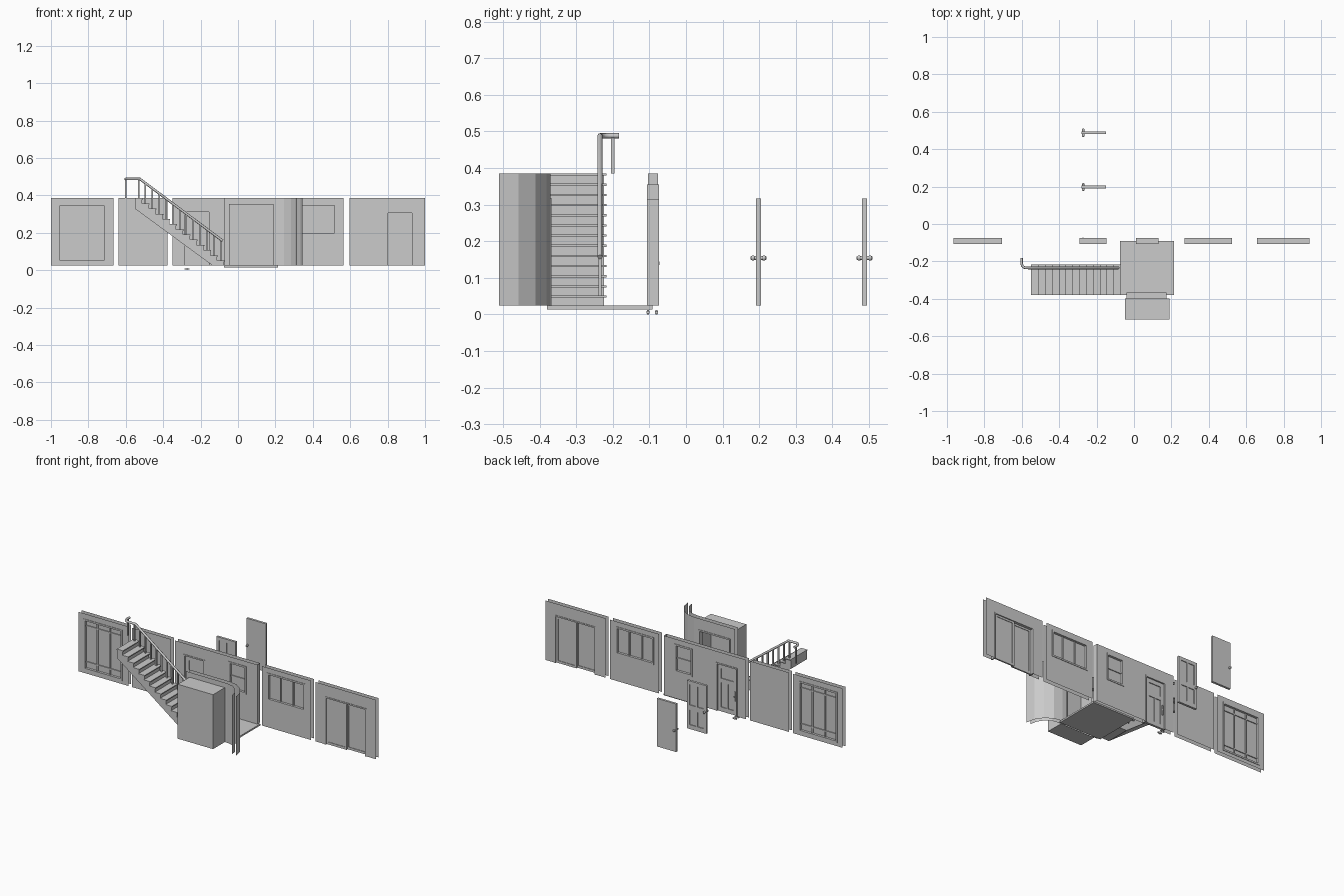
import bpy, bmesh
from math import cos, sin, pi
from mathutils import Matrix

if "Cube" in bpy.data.objects:
    bpy.data.objects.remove(bpy.data.objects["Cube"])

Z0, Z1 = 0.024, 0.385          # wall bottom and top
YF, YB = -0.104, -0.077        # the two sheets of the long wall row


def finish(name, bm):
    me = bpy.data.meshes.new(name)
    bm.to_mesh(me)
    bm.free()
    ob = bpy.data.objects.new(name, me)
    bpy.context.collection.objects.link(ob)
    return ob


def box(bm, x0, x1, y0, y1, z0, z1):
    m = Matrix.Translation(((x0 + x1) / 2, (y0 + y1) / 2, (z0 + z1) / 2)) @ \
        Matrix.Diagonal((x1 - x0, y1 - y0, z1 - z0, 1))
    bmesh.ops.create_cube(bm, size=1, matrix=m)


def quad(bm, pts):
    bm.faces.new([bm.verts.new(p) for p in pts])


def knob(bm, x, y, z, reach):
    # spindle, round plates and a grip on both sides of a door
    for d, r in ((reach * 2, 0.004), (reach * 1.05, 0.006)):
        bmesh.ops.create_cone(bm, cap_ends=True, segments=12, radius1=r, radius2=r, depth=d,
                              matrix=Matrix.Translation((x, y, z)) @ Matrix.Rotation(pi / 2, 4, 'X'))
    for s in (-1, 1):
        bmesh.ops.create_uvsphere(bm, u_segments=12, v_segments=8, radius=0.007,
                                  matrix=Matrix.Translation((x, y + s * (reach - 0.007), z)))


def wall(name, x0, x1, openings=(), ya=YF, yb=YB):
    # two thin sheets, each cut into strips around the openings
    bm = bmesh.new()
    for y, back in ((ya, False), (yb, True)):
        rects, x = [], x0
        for a, b, lo, hi in openings:
            rects += [(x, a, Z0, Z1), (a, b, hi, Z1)]
            if lo > Z0 + 0.001:
                rects.append((a, b, Z0, lo))
            x = b
        rects.append((x, x1, Z0, Z1))
        for a, b, lo, hi in rects:
            p = [(a, y, lo), (b, y, lo), (b, y, hi), (a, y, hi)]
            quad(bm, p[::-1] if back else p)
    return finish(name, bm)


def frame(name, o, w=0.01, xs=(), zs=(), y0=-0.107, y1=-0.074, pane=True, bar=0.007):
    # outer frame, glazing bars at xs / zs, thin pane
    x0, x1, z0, z1 = o
    bm = bmesh.new()
    box(bm, x0, x0 + w, y0, y1, z0, z1)
    box(bm, x1 - w, x1, y0, y1, z0, z1)
    box(bm, x0 + w, x1 - w, y0, y1, z1 - w, z1)
    if z0 > Z0 + 0.001:
        box(bm, x0 + w, x1 - w, y0, y1, z0, z0 + w)
    c, h = (y0 + y1) / 2, (y1 - y0) / 4
    for x in xs:
        box(bm, x - bar / 2, x + bar / 2, c - h, c + h, z0 + .001, z1 - w)
    for z in zs:
        box(bm, x0 + w, x1 - w, c - h * .9, c + h * .9, z - bar / 2, z + bar / 2)
    if pane:
        box(bm, x0 + w, x1 - w, c - .002, c + .002, z0 + .001, z1 - w)
    return finish(name, bm)


def panel_door(name, x0, x1, z0, z1, y, t, panels):
    # rails and stiles around thin recessed panels; panels = (x0, x1, z0, z1)
    bm = bmesh.new()
    xs = sorted({x0, x1, *[v for p in panels for v in p[:2]]})
    zs = sorted({z0, z1, *[v for p in panels for v in p[2:]]})
    for a, b in zip(xs, xs[1:]):
        for c, d in zip(zs, zs[1:]):
            mx, mz = (a + b) / 2, (c + d) / 2
            thin = any(p[0] < mx < p[1] and p[2] < mz < p[3] for p in panels)
            h = t * (0.15 if thin else 0.5)
            box(bm, a, b, y - h, y + h, c, d)
    return finish(name, bm)


# wall row with its openings
big_win = (-0.965, -0.705, 0.045, 0.353)
entry = (-0.292, -0.148, Z0, 0.318)
small_win = (0.01, 0.13, 0.185, 0.355)
wide_win = (0.27, 0.525, 0.188, 0.355)
sliding = (0.658, 0.938, Z0, 0.315)
wall("wall_big_window", -1.0, -0.665, [big_win])
wall("wall_plain", -0.64, -0.378)
wall("wall_entry", -0.35, 0.203, [entry, small_win])
wall("wall_wide_window", 0.235, 0.565, [wide_win])
wall("wall_sliding_door", 0.595, 1.0, [sliding])
bm = bmesh.new()
quad(bm, [(0.203, YF, Z0), (0.203, YB, Z0), (0.203, YB, Z1), (0.203, YF, Z1)])
finish("wall_entry_end", bm)

# windows
frame("big_window", big_win, xs=(-0.878, -0.792), zs=(0.09, 0.31))
frame("small_window", small_win, zs=(0.268,))
frame("wide_window", wide_win, xs=(0.355, 0.44))

# entry door with frame and long handle
frame("entry_frame", entry, w=0.008, pane=False)
panel_door("entry_door", -0.284, -0.156, Z0, 0.31, -0.09, 0.014,
           [(-0.262, -0.178, 0.225, 0.285), (-0.262, -0.224, 0.05, 0.2), (-0.216, -0.178, 0.05, 0.2)])
bm = bmesh.new()
box(bm, -0.276, -0.269, -0.084, -0.0775, 0.11, 0.17)
box(bm, -0.275, -0.27, -0.0775, -0.073, 0.135, 0.145)
finish("entry_handle", bm)
bm = bmesh.new()
for y in (-0.104, -0.081):
    box(bm, -0.285, -0.258, y - .004, y + .004, 0.003, 0.009)
    box(bm, -0.275, -0.268, y - .003, y + .003, 0, 0.012)
finish("loose_lever", bm)

# sliding doors
frame("sliding_frame", sliding, w=0.008, pane=False)
for i, (a, b, y) in enumerate(((0.666, 0.802, -0.096), (0.794, 0.93, -0.085))):
    panel_door(f"sliding_leaf_{i}", a, b, Z0 + .002, 0.307, y, 0.009,
               [(a + .012, b - .012, 0.04, 0.295)])

# two free-standing doors
c = -0.215
panel_door("panel_door", -0.28, -0.15, Z0, 0.316, 0.198, 0.014,
           [(a, b, z0, z1) for a, b in ((-0.262, -0.22), (-0.21, -0.168))
            for z0, z1 in ((0.05, 0.14), (0.17, 0.295))])
panel_door("plain_door", -0.28, -0.15, Z0, 0.316, 0.488, 0.014, [])
for n, y in (("panel_door_knob", 0.198), ("plain_door_knob", 0.488)):
    bm = bmesh.new()
    knob(bm, -0.271, y, 0.154, 0.022)
    finish(n, bm)

# floor slab
bm = bmesh.new()
box(bm, -0.075, 0.214, -0.38, -0.091, 0.014, 0.024)
finish("floor_slab", bm)

# closet: doorway wall, frame and box open to the back
opening = (-0.04, 0.175, Z0, 0.318)
wall("closet_wall", -0.072, 0.205, [opening], ya=-0.398, yb=-0.37)
frame("closet_frame", opening, w=0.009, y0=-0.4, y1=-0.367, pane=False)
bm = bmesh.new()
box(bm, -0.048, 0.19, -0.511, -0.3985, Z0, 0.355)
bm.normal_update()
bmesh.ops.delete(bm, geom=[f for f in bm.faces if f.normal.y > 0.5], context='FACES')
finish("closet_box", bm)

# curved wall, two faceted quarter-round sheets
bm = bmesh.new()
for r in (0.141, 0.113):
    p = [(0.203 + r * cos(i * pi / 8), -0.511 + r * sin(i * pi / 8)) for i in range(5)]
    for (xa, ya), (xb, yb) in zip(p, p[1:]):
        q = [(xa, ya, Z0), (xb, yb, Z0), (xb, yb, Z1), (xa, ya, Z1)]
        quad(bm, q if r > 0.12 else q[::-1])
finish("curved_wall", bm)

# staircase body: stepped profile pushed along y
N, RUN = 13, 0.475 / 13
RISE = (Z1 - Z0) / N
prof = [(-0.135, Z0), (-0.075, Z0)]
for i in range(N):
    z = Z0 + (i + 1) * RISE - 0.005
    prof += [(-0.075 - i * RUN, z), (-0.075 - (i + 1) * RUN, z)]
prof.append((-0.55, 0.328))
bm = bmesh.new()
f = bm.faces.new([bm.verts.new((x, -0.376, z)) for x, z in prof])
ext = bmesh.ops.extrude_face_region(bm, geom=[f])
bmesh.ops.translate(bm, vec=(0, 0.152, 0), verts=[v for v in ext["geom"] if isinstance(v, bmesh.types.BMVert)])
bmesh.ops.recalc_face_normals(bm, faces=bm.faces)
finish("stair_body", bm)

# treads with a small nosing, and a baluster on each
treads, bal = bmesh.new(), bmesh.new()
for i in range(N):
    x, z = -0.075 - i * RUN, Z0 + (i + 1) * RISE
    box(treads, x - RUN, x + 0.005, -0.38, -0.217, z - 0.006, z)
    xc = x - 0.5 * RUN
    box(bal, xc - .004, xc + .004, -0.239, -0.231, z, min(z + 0.105, 0.488))
box(bal, -0.605, -0.597, -0.205, -0.195, 0.385, 0.488)
finish("stair_treads", treads)
finish("balusters", bal)

# handrail: swept rail that levels out and turns at the top
cu = bpy.data.curves.new("handrail", 'CURVE')
cu.dimensions = '3D'
cu.bevel_depth, cu.bevel_resolution, cu.use_fill_caps = 0.007, 2, True
path = [(-0.082, -0.235, 0.157), (-0.525, -0.235, 0.488), (-0.578, -0.235, 0.488),
        (-0.59, -0.231, 0.488), (-0.598, -0.222, 0.488), (-0.601, -0.21, 0.488), (-0.601, -0.183, 0.488)]
sp = cu.splines.new('POLY')
sp.points.add(len(path) - 1)
for pt, p in zip(sp.points, path):
    pt.co = (*p, 1)
bpy.context.collection.objects.link(bpy.data.objects.new("handrail", cu))
